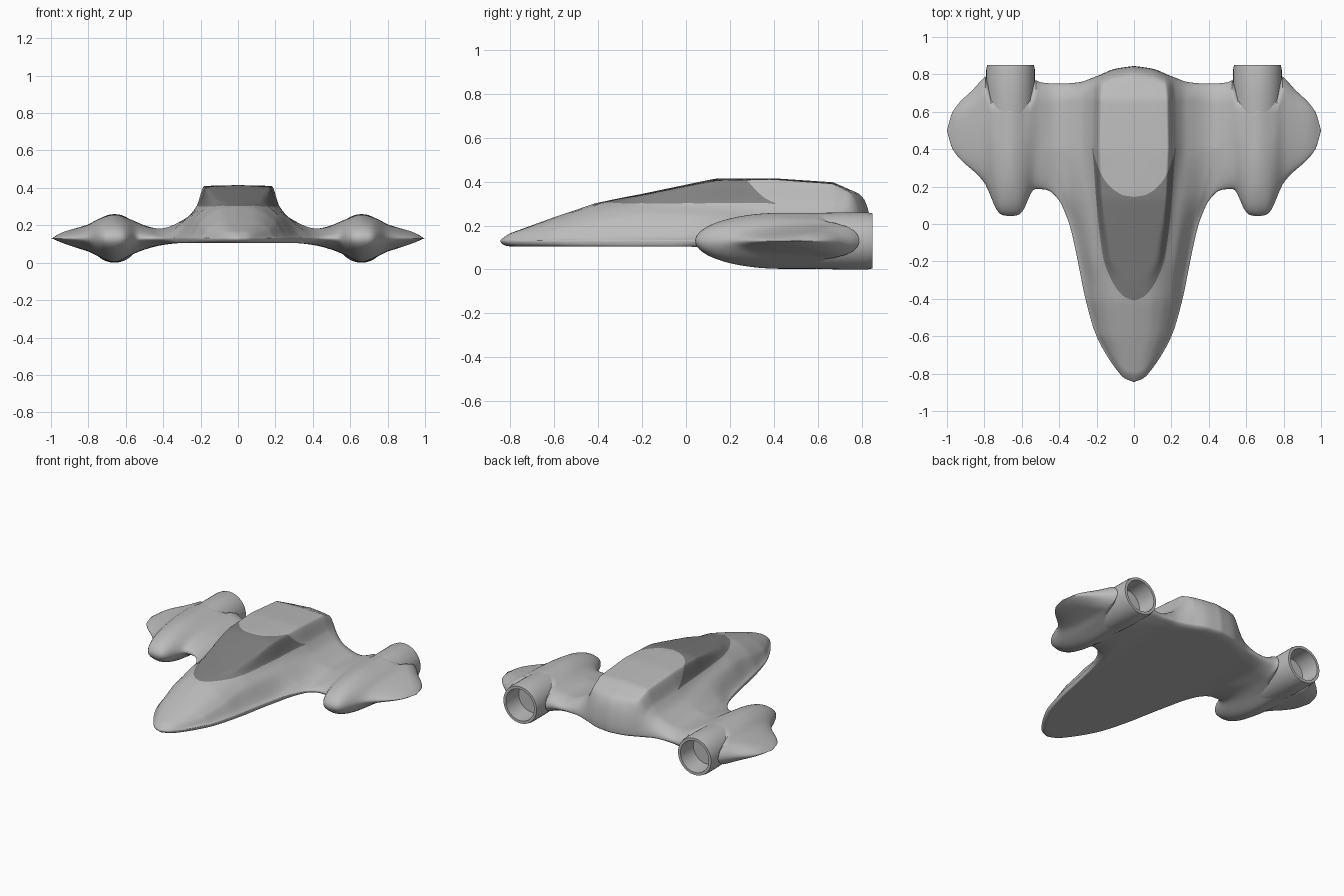
import bpy, bmesh, math
from mathutils import Vector

if "Cube" in bpy.data.objects:
    bpy.data.objects.remove(bpy.data.objects["Cube"])

MID = 0.13            # height of the wing edge line


def material(name, c):
    m = bpy.data.materials.new(name)
    m.diffuse_color = (c, c, c, 1)
    m.use_nodes = True
    m.node_tree.nodes["Principled BSDF"].inputs["Base Color"].default_value = m.diffuse_color
    return m


HULL = material("hull grey", 0.5)
GLASS = material("dark canopy grey", 0.22)


def curve(pts, x):
    """Monotone cubic interpolation through (x, value) points."""
    n = len(pts)
    if x <= pts[0][0]:
        return pts[0][1]
    if x >= pts[-1][0]:
        return pts[-1][1]
    i = next(k for k in range(n - 1) if x <= pts[k + 1][0])

    def sec(k):
        return (pts[k + 1][1] - pts[k][1]) / (pts[k + 1][0] - pts[k][0])

    def slope(k):
        if k == 0:
            return sec(0)
        if k == n - 1:
            return sec(n - 2)
        a, b = sec(k - 1), sec(k)
        return 0 if a * b <= 0 else 2 * a * b / (a + b)

    h = pts[i + 1][0] - pts[i][0]
    t = (x - pts[i][0]) / h
    return ((2*t**3 - 3*t*t + 1) * pts[i][1] + (t**3 - 2*t*t + t) * h * slope(i)
            + (3*t*t - 2*t**3) * pts[i + 1][1] + (t**3 - t*t) * h * slope(i + 1))


# Plan outline: front and rear edges, as y over x
FRONT = [(0, -.845), (.05, -.825), (.1, -.77), (.2, -.6), (.26, -.4), (.3, -.2), (.34, -.02),
         (.36, .04), (.4, .125), (.45, .175), (.48, .185), (.53, .187), (.595, .07),
         (.615, .05), (.66, .042), (.71, .05), (.73, .07), (.8, .22), (.97, .4), (1, .5)]
REAR = [(0, .845), (.1, .83), (.2, .79), (.3, .757), (.4, .75), (.5, .757), (.53, .77),
        (.555, .71), (.765, .71), (.79, .79), (.81, .775), (.85, .73), (.97, .6), (1, .5)]
# Canopy: lower and upper edges, as y over x
PANE_LOW = [(0, -.41), (.05, -.39), (.09, -.35), (.12, -.3), (.16, -.2), (.19, 0),
            (.203, .14), (.222, .39), (.225, .41), (.6, .41), (1, .5)]
PANE_TOP = [(0, .145), (.05, .152), (.1, .177), (.15, .225), (.19, .3), (.21, .36),
            (.225, .41), (.6, .41), (1, .5)]
# Underside and outer wing top, as z over x
BELLY = [(0, .105), (.3, .105), (.4, .095), (.5, .07), (.57, .042), (.66, .003), (.75, .035),
         (.8, .06), (.85, .075), (.95, .105), (1, .128)]
WING = [(.5, .2), (.57, .23), (.66, .258), (.75, .232), (.8, .205), (.85, .19),
        (.95, .165), (1, .135)]
# Fuselage half sections: y, then x and z from roof centre outwards
SECTIONS = [
    (-.845, 0, .145, .01, .144, .02, .142, .03, .140, .04, .137),
    (-.80, 0, .165, .03, .164, .05, .160, .07, .152, .09, .137),
    (-.60, 0, .238, .07, .232, .12, .215, .165, .18, .20, .137),
    (-.41, 0, .302, .08, .295, .14, .27, .20, .22, .26, .137),
    (-.30, 0, .325, .06, .322, .12, .302, .20, .245, .28, .137),
    (-.20, 0, .344, .12, .338, .16, .302, .22, .25, .30, .137),
    (0.0, 0, .386, .155, .378, .19, .302, .25, .245, .34, .137),
    (.14, 0, .415, .17, .405, .203, .302, .26, .25, .40, .15),
    (.40, 0, .415, .18, .41, .222, .302, .28, .237, .42, .183),
    (.67, 0, .397, .175, .39, .22, .29, .28, .23, .42, .18),
    (.80, 0, .34, .16, .325, .22, .25, .28, .21, .42, .17)]


def top_z(x, y):
    y = min(max(y, SECTIONS[0][0]), SECTIONS[-1][0])
    i = next(k for k in range(len(SECTIONS) - 1) if y <= SECTIONS[k + 1][0])
    a, b = SECTIONS[i], SECTIONS[i + 1]
    t = (y - a[0]) / (b[0] - a[0])
    s = [p + (q - p) * t for p, q in zip(a, b)]
    return curve([(s[k], s[k + 1]) for k in range(1, 11, 2)] + WING, x)


def rounding(d, length):
    return math.sqrt(max(0, 1 - (1 - min(max(d, 0) / length, 1)) ** 2))


def finish(ob):
    bpy.context.collection.objects.link(ob)
    bpy.ops.object.select_all(action='DESELECT')
    ob.select_set(True)
    bpy.context.view_layer.objects.active = ob
    bpy.ops.object.shade_smooth_by_angle(angle=math.radians(40))


# Fuselage, canopy and wings as one blended shell
half = ([i * .016 for i in range(10)] + [.16 + i * .005 for i in range(17)]
        + [.255 + i * .015 for i in range(47)] + [.955, .97, .98, .99, 1])
xs = [-x for x in reversed(half[1:])] + half
N1, N2, N3 = 32, 16, 28
bm = bmesh.new()
upper, lower = [], []
for x in xs:
    ax = abs(x)
    yf, yb = curve(FRONT, ax), curve(REAR, ax)
    g, a = curve(PANE_LOW, ax), curve(PANE_TOP, ax)
    a = max(a, g)
    ys = [yf + (g - yf) * (i / N1) ** 1.8 for i in range(N1)]
    ys += [g + (a - g) * i / N2 for i in range(N2)]
    ys += [a + (yb - a) * (1 - (1 - i / N3) ** 1.8) for i in range(N3 + 1)]
    lf = curve([(.33, .05), (.5, .4)], ax)
    lr = curve([(.2, .06), (.45, .12)], ax)
    cu, cl = [], []
    for y in ys:
        e = rounding(y - yf, lf) * rounding(yb - y, lr)
        cu.append(bm.verts.new((x, y, MID + (top_z(ax, y) - MID) * e)))
        cl.append(bm.verts.new((x, y, MID + (curve(BELLY, ax) - MID) * e)))
    upper.append(cu)
    lower.append(cl)
for i in range(len(xs) - 1):
    for j in range(N1 + N2 + N3):
        f = bm.faces.new((upper[i][j], upper[i+1][j], upper[i+1][j+1], upper[i][j+1]))
        inside = max(abs(xs[i]), abs(xs[i+1])) < .2251
        f.material_index = int(inside and N1 <= j < N1 + N2)
        bm.faces.new((lower[i][j], lower[i][j+1], lower[i+1][j+1], lower[i+1][j]))
bmesh.ops.remove_doubles(bm, verts=bm.verts, dist=1e-5)
me = bpy.data.meshes.new("fuselage_and_wings")
bm.to_mesh(me)
bm.free()
me.materials.append(HULL)
me.materials.append(GLASS)
finish(bpy.data.objects.new("fuselage_and_wings", me))

# Engine tubes: turned profile (radius, y) with a hollow exhaust
TUBE = [(.112, .4), (.127, .6), (.13, .7), (.13, .825), (.125, .85), (.107, .85),
        (.1, .72), (0, .72)]
for side, label in ((-1, "left"), (1, "right")):
    bm = bmesh.new()
    vs = [bm.verts.new((side * .66 + r, y, MID)) for r, y in TUBE]
    es = [bm.edges.new(p) for p in zip(vs, vs[1:])]
    bmesh.ops.spin(bm, geom=vs + es, cent=Vector((side * .66, 0, MID)), axis=(0, 1, 0),
                   angle=math.tau, steps=40)
    bmesh.ops.remove_doubles(bm, verts=bm.verts, dist=1e-5)
    bmesh.ops.recalc_face_normals(bm, faces=bm.faces)
    # open shell: make sure the outer wall faces outwards
    wall = next(f for f in bm.faces if abs(f.calc_center_median().y - .7625) < .001)
    out = wall.calc_center_median() - Vector((side * .66, .7625, MID))
    if wall.normal.dot(out) < 0:
        bmesh.ops.reverse_faces(bm, faces=bm.faces)
    me = bpy.data.meshes.new(label + "_engine_tube")
    bm.to_mesh(me)
    bm.free()
    me.materials.append(HULL)
    finish(bpy.data.objects.new(label + "_engine_tube", me))
